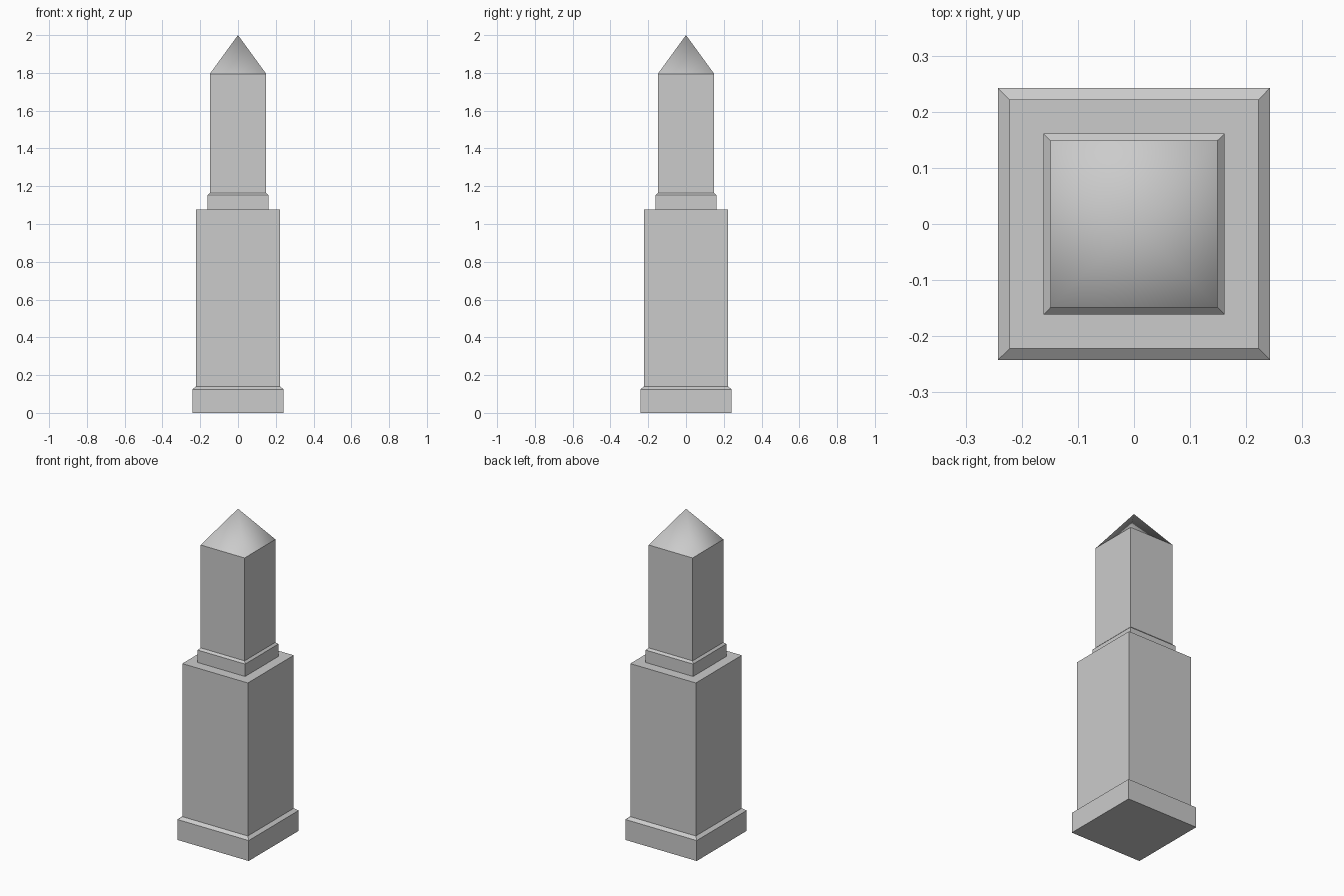
import bpy
import bmesh

if "Cube" in bpy.data.objects:
    bpy.data.objects.remove(bpy.data.objects["Cube"])


def square_stack(name, profile, tip=None, smooth=False, caps=True):
    """Skin square rings given as (half width, height), ending in a flat or a point."""
    bm = bmesh.new()
    rings = [[bm.verts.new((sx * h, sy * h, z))
              for sx, sy in ((-1, -1), (1, -1), (1, 1), (-1, 1))]
             for h, z in profile]
    for low, high in zip(rings, rings[1:]):
        for i in range(4):
            j = (i + 1) % 4
            bm.faces.new((low[i], low[j], high[j], high[i]))
    if caps:
        bm.faces.new(rings[0][::-1])
        bm.faces.new(rings[-1])
    if tip is not None:
        apex = bm.verts.new((0, 0, tip))
        for i in range(4):
            bm.faces.new((rings[-1][i], rings[-1][(i + 1) % 4], apex))
    for f in bm.faces:
        f.smooth = smooth
    mesh = bpy.data.meshes.new(name)
    bm.to_mesh(mesh)
    bm.free()
    ob = bpy.data.objects.new(name, mesh)
    bpy.context.collection.objects.link(ob)
    return ob


# Wide lower pillar with a chamfered foot
square_stack("lower_pillar", [(0.242, 0), (0.242, 0.125), (0.222, 0.14), (0.222, 1.077)])

# Narrow upper pillar with its own chamfered foot
square_stack("upper_pillar", [(0.161, 1.077), (0.161, 1.153), (0.149, 1.165), (0.149, 1.795)])

# Softly shaded pyramid point
square_stack("pyramid_cap", [(0.149, 1.795)], tip=2.0, smooth=True, caps=False)
